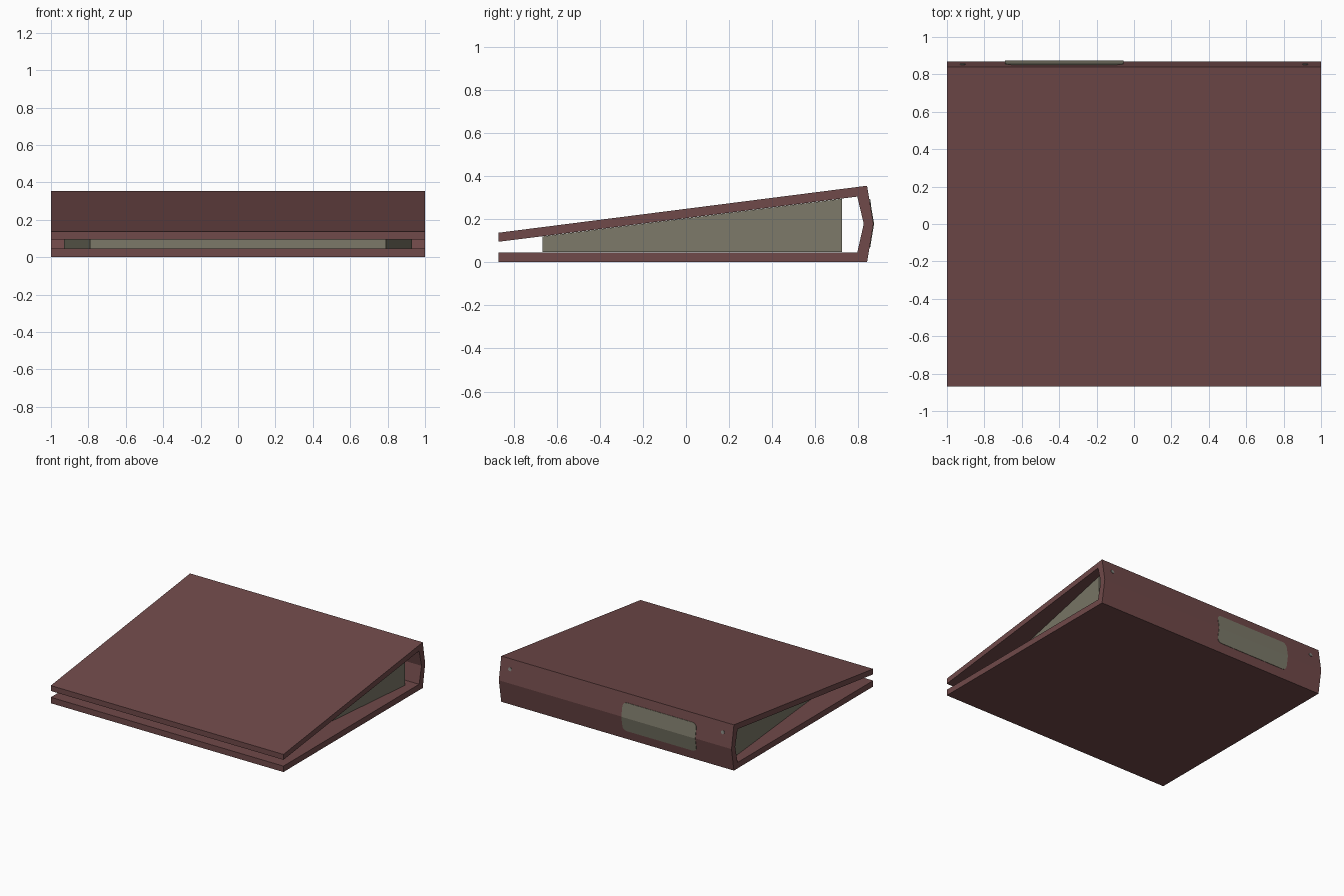
import bpy, bmesh, math
from mathutils import Vector

if "Cube" in bpy.data.objects:
    bpy.data.objects.remove(bpy.data.objects["Cube"], do_unlink=True)


def material(name, color):
    m = bpy.data.materials.new(name)
    m.use_nodes = True
    m.diffuse_color = color
    m.node_tree.nodes["Principled BSDF"].inputs["Base Color"].default_value = color
    return m


maroon = material("maroon cover", (0.162, 0.067, 0.067, 1))
paper = material("grey paper", (0.2, 0.19, 0.14, 1))
metal = material("grey metal", (0.22, 0.22, 0.2, 1))


def prism(name, rings, mat):
    """Closed solid from two matching end outlines, per outline pair."""
    bm = bmesh.new()
    for a, b in rings:
        va = [bm.verts.new(p) for p in a]
        vb = [bm.verts.new(p) for p in b]
        bm.faces.new(va)
        bm.faces.new(vb[::-1])
        for i in range(len(va)):
            j = (i + 1) % len(va)
            bm.faces.new((va[j], va[i], vb[i], vb[j]))
    bmesh.ops.recalc_face_normals(bm, faces=bm.faces)
    mesh = bpy.data.meshes.new(name)
    bm.to_mesh(mesh)
    bm.free()
    mesh.materials.append(mat)
    obj = bpy.data.objects.new(name, mesh)
    bpy.context.collection.objects.link(obj)
    return obj


MID = 0.178          # height of the spine fold
FRONT, BACK = -0.87, 0.84


def spine_y(z):
    return 0.87 - 0.03 * abs(z - MID) / MID


def lid_under(y):
    return 0.095 + 0.126 * (y - FRONT)


# Folded cover: bottom board, creased spine and sloping lid in one profile
profile = [(FRONT, 0), (BACK, 0), (0.87, MID), (BACK, 0.355), (FRONT, 0.137),
           (FRONT, 0.095), (0.795, lid_under(0.795)), (0.825, MID),
           (0.795, 0.046), (FRONT, 0.046)]
prism("binder_cover", [([(-1, y, z) for y, z in profile],
                        [(1, y, z) for y, z in profile])], maroon)

# Wedge of paper, narrower toward the front
stack = [(-0.665, 0.79), (0.725, 0.93)]
corners = [(-w, y) for y, w in stack] + [(w, y) for y, w in stack[::-1]]
prism("paper_stack", [([(x, y, 0.047) for x, y in corners],
                       [(x, y, lid_under(y) - 0.001) for x, y in corners])], paper)

# Rounded label folded over the spine crease
LEFT, RIGHT, HALF, R = -0.69, -0.055, 0.11, 0.035
halves = []
for side in (1, -1):
    outline = [(LEFT, MID), (RIGHT, MID)]
    for cx, start in ((RIGHT - R, 0), (LEFT + R, 90)):
        for k in range(6):
            t = math.radians(start + 18 * k)
            outline.append((cx + R * math.cos(t),
                            MID + side * (HALF - R + R * math.sin(t))))
    halves.append(([(x, spine_y(z) + 0.003, z) for x, z in outline],
                   [(x, spine_y(z) - 0.002, z) for x, z in outline]))
prism("spine_label", halves, paper)

# Rivets near both ends of the spine
normal = Vector((0, MID, 0.03)).normalized()
for name, x in (("left_rivet", 0.915), ("right_rivet", -0.915)):
    bpy.ops.mesh.primitive_cylinder_add(
        vertices=16, radius=0.014, depth=0.008, location=(x, spine_y(0.28), 0.28),
        rotation=normal.to_track_quat("Z", "Y").to_euler())
    rivet = bpy.context.object
    rivet.name = name
    rivet.data.materials.append(metal)
    bpy.ops.object.shade_smooth_by_angle()
